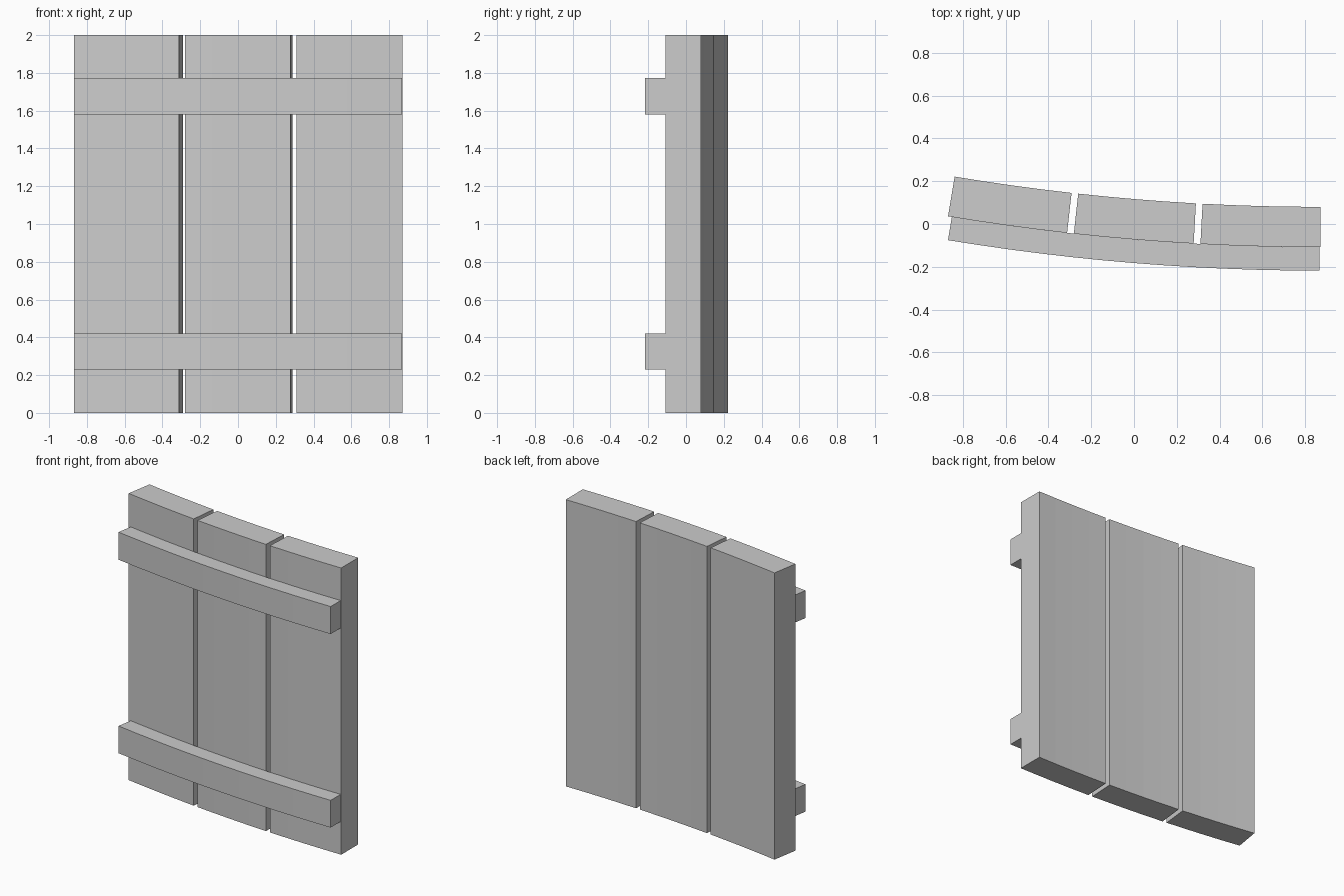
import bpy, bmesh, math

if "Cube" in bpy.data.objects:
    bpy.data.objects.remove(bpy.data.objects["Cube"])

# Arc shared by all parts: centre lies behind the panel, angles run leftwards
CX, CY = 0.872, 10.492
R_BACK, R_FRONT, R_BATTEN = 10.412, 10.60, 10.71

grey = bpy.data.materials.new("plain_grey")
grey.diffuse_color = (0.604, 0.604, 0.604, 1)
grey.use_nodes = True
grey.node_tree.nodes["Principled BSDF"].inputs["Base Color"].default_value = grey.diffuse_color


def curved_board(name, r_in, r_out, a0, a1, z0, z1, steps):
    """Box bent along the arc between two radii and two angles."""
    bm = bmesh.new()
    rings = []
    for i in range(steps + 1):
        a = a0 + (a1 - a0) * i / steps
        rings.append([bm.verts.new((CX - r * math.sin(a), CY - r * math.cos(a), z))
                      for r, z in ((r_in, z0), (r_out, z0), (r_out, z1), (r_in, z1))])
    for p, q in zip(rings, rings[1:]):
        for k in range(4):
            n = (k + 1) % 4
            bm.faces.new((p[k], p[n], q[n], q[k]))
    bm.faces.new(rings[0])
    bm.faces.new(rings[-1])
    bmesh.ops.recalc_face_normals(bm, faces=bm.faces)
    mesh = bpy.data.meshes.new(name)
    bm.to_mesh(mesh)
    bm.free()
    mesh.materials.append(grey)
    obj = bpy.data.objects.new(name, mesh)
    bpy.context.collection.objects.link(obj)
    return obj


# Three upright planks with narrow gaps
PLANK, GAP = 0.053, 0.003
for i, side in enumerate(("right", "middle", "left")):
    start = i * (PLANK + GAP)
    curved_board("plank_" + side, R_BACK, R_FRONT, start, start + PLANK, 0, 2, 4)

# Two cross battens on the front
for name, z0, z1 in (("lower_batten", 0.23, 0.42), ("upper_batten", 1.58, 1.772)):
    curved_board(name, R_FRONT, R_BATTEN, 0.0004, 0.1633, z0, z1, 12)
